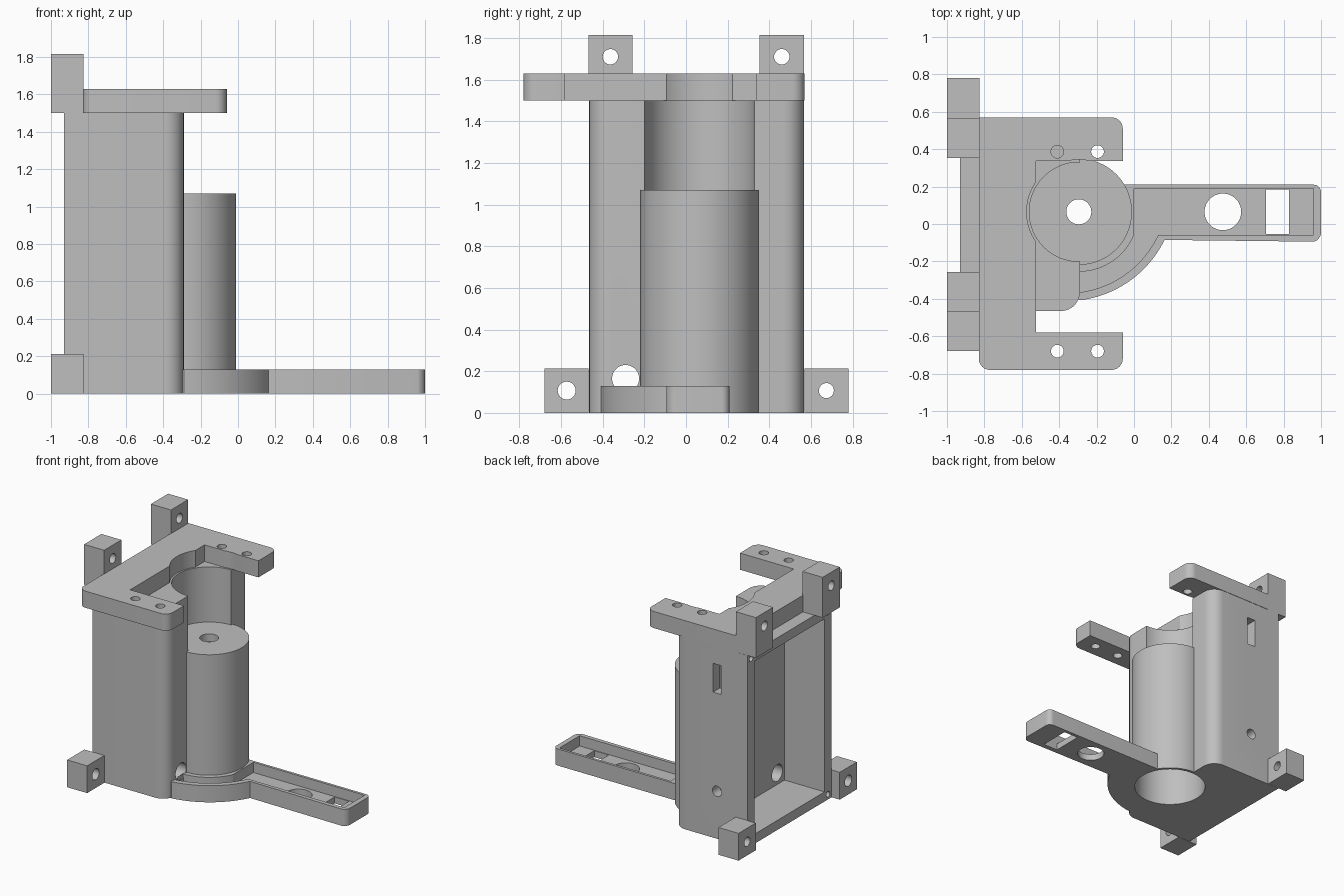
import bpy, bmesh
from math import sin, cos, pi, radians
from mathutils import Vector, Matrix

cube = bpy.data.objects.get("Cube")
if cube:
    bpy.data.objects.remove(cube, do_unlink=True)

grey = bpy.data.materials.new("plain grey")
grey.use_nodes = True
grey.diffuse_color = (0.52, 0.52, 0.52, 1)
grey.node_tree.nodes["Principled BSDF"].inputs["Base Color"].default_value = grey.diffuse_color


def finish(name, bm):
    bmesh.ops.recalc_face_normals(bm, faces=bm.faces)
    mesh = bpy.data.meshes.new(name)
    bm.to_mesh(mesh)
    bm.free()
    mesh.materials.append(grey)
    obj = bpy.data.objects.new(name, mesh)
    bpy.context.collection.objects.link(obj)
    return obj


def prism(name, points, z0, z1):
    """Extrude a flat outline from z0 up to z1."""
    bm = bmesh.new()
    face = bm.faces.new([bm.verts.new((x, y, z0)) for x, y in points])
    top = bmesh.ops.extrude_face_region(bm, geom=[face])["geom"]
    verts = [v for v in top if isinstance(v, bmesh.types.BMVert)]
    bmesh.ops.translate(bm, verts=verts, vec=(0, 0, z1 - z0))
    return finish(name, bm)


def box(name, x0, x1, y0, y1, z0, z1):
    return prism(name, [(x0, y0), (x1, y0), (x1, y1), (x0, y1)], z0, z1)


def rod(name, centre, radius, length, axis="Z", sides=32):
    """Cylinder centred on a point along one axis."""
    turn = {"X": Matrix.Rotation(pi / 2, 4, "Y"),
            "Y": Matrix.Rotation(pi / 2, 4, "X"), "Z": Matrix()}[axis]
    bm = bmesh.new()
    bmesh.ops.create_cone(bm, cap_ends=True, segments=sides, radius1=radius,
                          radius2=radius, depth=length,
                          matrix=Matrix.Translation(centre) @ turn)
    return finish(name, bm)


def arc(cx, cy, r, a0, a1, steps=24):
    angles = [radians(a0 + (a1 - a0) * i / steps) for i in range(steps + 1)]
    return [(cx + r * cos(a), cy + r * sin(a)) for a in angles]


def rounded(corners):
    """Outline from (x, y, radius) corners, right angles filleted."""
    out = []
    for i, (x, y, r) in enumerate(corners):
        p = Vector((x, y))
        if not r:
            out.append((x, y))
            continue
        a = (Vector(corners[i - 1][:2]) - p).normalized() * r
        b = (Vector(corners[(i + 1) % len(corners)][:2]) - p).normalized() * r
        for k in range(9):
            t = k / 8 * pi / 2
            out.append(tuple(p + a * (1 - sin(t)) + b * (1 - cos(t))))
    return out


def cut(obj, *cutters):
    for c in cutters:
        c.hide_render = True
        mod = obj.modifiers.new("cut", "BOOLEAN")
        mod.operation, mod.solver, mod.object = "DIFFERENCE", "EXACT", c
        bpy.context.view_layer.objects.active = obj
        bpy.ops.object.modifier_apply(modifier=mod.name)
        bpy.data.objects.remove(c, do_unlink=True)
    return obj


CX, CY = -0.295, 0.065      # barrel axis
BORE = 0.265
parts = []

# Housing: open at the back, rounded front edges, bored for the barrel
housing = prism("housing", rounded([(-0.93, -0.465, 0), (-0.29, -0.465, 0.1),
                                    (-0.29, 0.567, 0.1), (-0.93, 0.567, 0)]), 0, 1.5)
cut(housing,
    box("cavity", -1.1, -0.585, -0.38, 0.482, 0.075, 1.425),
    rod("bore", (CX, CY, 0.8), BORE, 3, sides=64),
    rod("cable_hole", (-0.4, -0.29, 0.165), 0.065, 0.6, "X"),
    box("side_slot", -0.7, -0.63, 0.4, 0.7, 1.135, 1.36),
    rod("side_hole", (-0.665, 0.53, 0.37), 0.04, 0.3, "Y"))
for y in (-0.423, 0.525):
    for z in (0.04, 1.46):
        cut(housing, rod("screw_hole", (-0.93, y, z), 0.022, 0.3, "X", 16))
parts.append(housing)

# Barrel: hollow from below, capped with a central hole
parts.append(cut(rod("barrel", (CX, CY, 0.535), 0.284, 1.07, sides=64),
                 rod("barrel_bore", (CX, CY, 0.4), 0.262, 1.22, sides=64),
                 rod("shaft_hole", (CX, CY, 1), 0.067, 0.6)))

# Base arm: long tray with a curved web beside the barrel
outline = rounded([(1, -0.085, 0.04), (1, 0.21, 0.04), (-0.3, 0.21, 0), (-0.3, -0.4, 0)])
arm = prism("base_arm", outline + arc(-0.36, 0.17, 0.582, -83, -26), 0, 0.13)
web = arc(-0.36, 0.17, 0.54, -84, -24.5) + arc(CX, CY, 0.32, -20, -90)
cut(arm,
    box("tray_pocket", 0, 0.96, -0.06, 0.19, 0.05, 0.3),
    prism("web_pocket", web, 0.05, 0.3),
    rod("arm_hole", (0.475, CY, 0), 0.098, 0.5, sides=48),
    box("arm_window", 0.705, 0.83, -0.054, 0.184, -0.1, 0.3),
    rod("arm_bore", (CX, CY, 0), BORE, 1, sides=64))
parts.append(arm)

# Top plate: two prongs around a round cutout
plate = prism("top_plate", rounded([
    (-0.83, -0.78, 0.06), (-0.06, -0.78, 0.06), (-0.06, -0.58, 0), (-0.525, -0.58, 0),
    (-0.525, 0.338, 0), (-0.06, 0.338, 0), (-0.06, 0.57, 0.06), (-0.83, 0.57, 0)]), 1.5, 1.63)
cut(plate, rod("plate_cutout", (CX, CY, 1.5), 0.279, 1, sides=64))
for x in (-0.41, -0.195):
    for y in (-0.68, 0.387):
        cut(plate, rod("plate_hole", (x, y, 1.5), 0.034, 1))
parts.append(plate)

# Mounting lugs: two above, two at the foot, each with a cross hole
for name, y, z0, z1, hz, r in (("upper_right_lug", -0.363, 1.5, 1.815, 1.71, 0.037),
                               ("upper_left_lug", 0.46, 1.5, 1.815, 1.71, 0.037),
                               ("lower_right_lug", -0.573, 0, 0.213, 0.107, 0.043),
                               ("lower_left_lug", 0.674, 0, 0.213, 0.107, 0.036)):
    lug = box(name, -1, -0.827, y - 0.106, y + 0.106, z0, z1)
    parts.append(cut(lug, rod("lug_hole", (-0.9, y, hz), r, 0.6, "X")))

# Smooth the round walls, keep edges sharp
bpy.ops.object.select_all(action="DESELECT")
for p in parts:
    p.select_set(True)
bpy.context.view_layer.objects.active = housing
bpy.ops.object.shade_smooth_by_angle(angle=radians(30))
